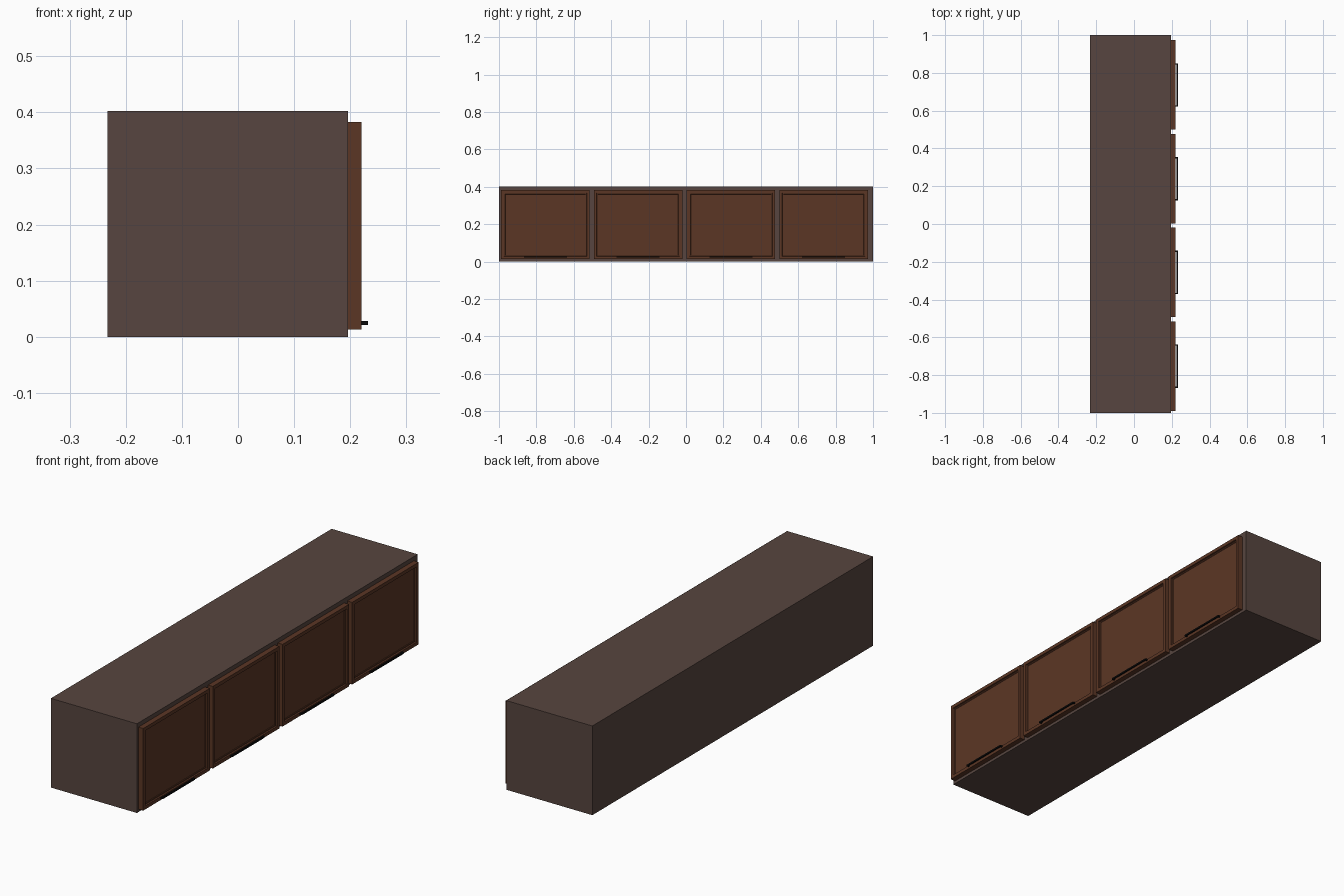
import bpy, bmesh
from mathutils import Vector

cube = bpy.data.objects.get("Cube")
if cube:
    bpy.data.objects.remove(cube, do_unlink=True)


def material(name, r, g, b):
    m = bpy.data.materials.new(name)
    m.use_nodes = True
    m.diffuse_color = (r, g, b, 1)
    m.node_tree.nodes["Principled BSDF"].inputs["Base Color"].default_value = (r, g, b, 1)
    return m


carcass_brown = material("dark grey brown", 0.095, 0.06, 0.05)
door_brown = material("warm wood brown", 0.105, 0.037, 0.018)
handle_black = material("black metal", 0.004, 0.004, 0.004)


def add_box(bm, lo, hi):
    lo, hi = Vector(lo), Vector(hi)
    verts = bmesh.ops.create_cube(bm, size=1)["verts"]
    for v in verts:
        v.co = (lo + hi) / 2 + v.co * (hi - lo)


def finish(bm, name, mat):
    mesh = bpy.data.meshes.new(name)
    bm.to_mesh(mesh)
    bm.free()
    mesh.materials.append(mat)
    obj = bpy.data.objects.new(name, mesh)
    bpy.context.collection.objects.link(obj)
    return obj


# Cabinet body
BACK, FACE, DOOR_FACE, GRIP = -0.233, 0.196, 0.22, 0.232
bm = bmesh.new()
add_box(bm, (BACK, -1, 0), (FACE, 1, 0.402))
finish(bm, "cabinet_body", carcass_brown)


def door(index, y):
    # Door slab with a shallow recessed panel inside a narrow frame
    bm = bmesh.new()
    add_box(bm, (FACE, y - 0.237, 0.013), (DOOR_FACE, y + 0.237, 0.383))
    bm.normal_update()
    front = max(bm.faces, key=lambda f: f.normal.x)
    bmesh.ops.inset_region(bm, faces=[front], thickness=0.022)
    bmesh.ops.inset_region(bm, faces=[front], thickness=0.002, depth=-0.006)
    bmesh.ops.inset_region(bm, faces=[front], thickness=0.007)
    bmesh.ops.inset_region(bm, faces=[front], thickness=0.002, depth=-0.002)
    finish(bm, f"door_{index}", door_brown)

    # Bar handle on two end posts
    bm = bmesh.new()
    half, low, high = 0.115, 0.021, 0.028
    add_box(bm, (GRIP - 0.006, y - half, low), (GRIP, y + half, high))
    for end in (y - half, y + half - 0.007):
        add_box(bm, (DOOR_FACE - 0.002, end, low), (GRIP - 0.006, end + 0.007, high))
    finish(bm, f"handle_{index}", handle_black)


# Row of four doors
for i in range(4):
    door(i + 1, -0.752 + i * 0.496)
